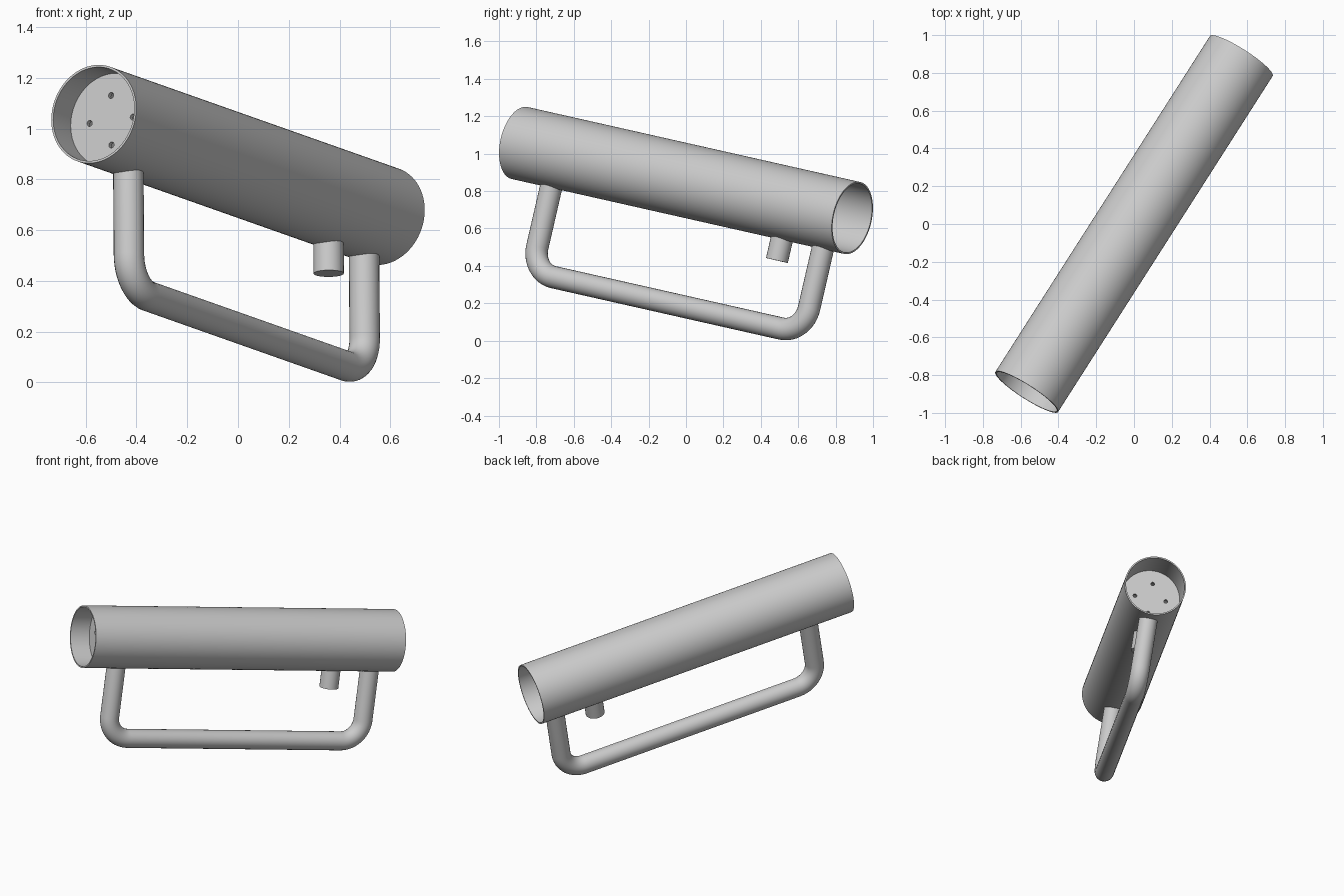
import bpy, bmesh
from math import sin, cos, pi
from mathutils import Vector, Matrix

if "Cube" in bpy.data.objects:
    bpy.data.objects.remove(bpy.data.objects["Cube"])

# Local frame: X along the tube, Z away from the handle
A, B = Vector((-0.568, -0.889, 1.057)), Vector((0.568, 0.889, 0.656))
L = (B - A).length
ax = (B - A).normalized()
up = Vector((-0.01, 0.22, 0.975))
up = (up - ax * up.dot(ax)).normalized()
side = up.cross(ax)
M = Matrix.Translation(A) @ Matrix((ax, side, up)).transposed().to_4x4()

R, WALL, ROD = 0.197, 0.009, 0.06


def add_mesh(name, mesh, matrix=M):
    mesh.transform(matrix)
    mesh.name = name
    ob = bpy.data.objects.new(name, mesh)
    bpy.context.collection.objects.link(ob)
    return ob


def curve_to_mesh(name, curve, matrix=M):
    tmp = bpy.data.objects.new(name + "_curve", curve)
    bpy.context.collection.objects.link(tmp)
    dg = bpy.context.evaluated_depsgraph_get()
    mesh = bpy.data.meshes.new_from_object(tmp.evaluated_get(dg))
    bpy.data.objects.remove(tmp)
    return add_mesh(name, mesh, matrix)


def add_poly(curve, pts, cyclic):
    sp = curve.splines.new('POLY')
    sp.points.add(len(pts) - 1)
    for p, c in zip(sp.points, pts):
        p.co = (*c, 1)
    sp.use_cyclic_u = cyclic


def rod(name, pts):
    cu = bpy.data.curves.new(name, 'CURVE')
    cu.dimensions = '3D'
    cu.bevel_depth = ROD
    cu.bevel_resolution = 10
    cu.use_fill_caps = True
    add_poly(cu, pts, False)
    return curve_to_mesh(name, cu)


def circle(cx, cy, r, n):
    return [(cx + r * cos(2 * pi * i / n), cy + r * sin(2 * pi * i / n), 0) for i in range(n)]


# Thin-walled main tube, a closed profile turned around X
bm = bmesh.new()
N = 96
prof = [(0, R), (L, R), (L, R - WALL), (0, R - WALL)]
rings = [[bm.verts.new((x, r * cos(2 * pi * i / N), r * sin(2 * pi * i / N))) for i in range(N)]
         for x, r in prof]
for k in range(4):
    a, b = rings[k], rings[(k + 1) % 4]
    for i in range(N):
        j = (i + 1) % N
        bm.faces.new((a[i], a[j], b[j], b[i]))
bmesh.ops.recalc_face_normals(bm, faces=bm.faces)
me = bpy.data.meshes.new("main_tube")
bm.to_mesh(me)
bm.free()
add_mesh("main_tube", me)


# Recessed end plates with four screw holes each
def plate(name, x):
    cu = bpy.data.curves.new(name, 'CURVE')
    cu.dimensions = '2D'
    cu.fill_mode = 'BOTH'
    cu.extrude = 0.01
    add_poly(cu, circle(0, 0, R - WALL / 2, 96), True)
    for i in range(4):
        add_poly(cu, circle(0.1 * cos(i * pi / 2), 0.1 * sin(i * pi / 2), 0.012, 20), True)
    curve_to_mesh(name, cu, M @ Matrix.Translation((x, 0, 0)) @ Matrix.Rotation(pi / 2, 4, 'Y'))


plate("front_plate", 0.14)
plate("back_plate", L - 0.26)

# Bent rod handle
s0, s1, depth, bend, top = 0.255, 2.01, 0.66, 0.14, -0.187
path = [(s0, 0, top)]
for cx, start in ((s0 + bend, pi), (s1 - bend, 1.5 * pi)):
    for i in range(13):
        t = start + i * pi / 24
        path.append((cx + bend * cos(t), 0, -depth + bend + bend * sin(t)))
path.append((s1, 0, top))
rod("handle", path)

# Short stub under the tube
rod("stub", [(1.745, 0, top), (1.745, 0, -0.31)])

# Smooth shading with sharp edges kept
for ob in bpy.context.scene.objects:
    ob.select_set(True)
    bpy.context.view_layer.objects.active = ob
bpy.ops.object.shade_smooth_by_angle()
